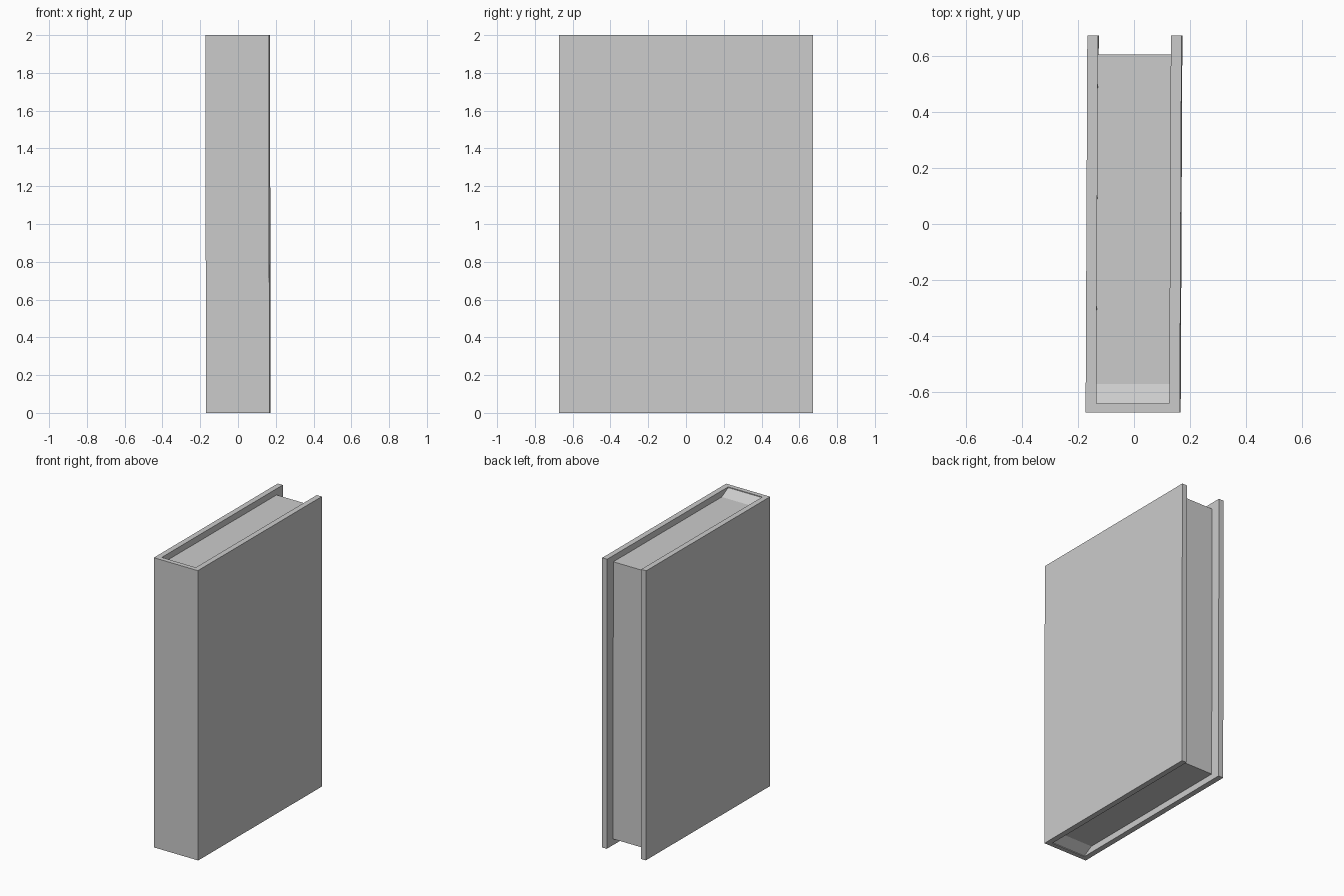
import bpy, bmesh
from mathutils import Vector

if "Cube" in bpy.data.objects:
    bpy.data.objects.remove(bpy.data.objects["Cube"])


def lean(v):
    # slight hand-made skew of the whole book
    return Vector((v.x + 0.0045 * v.y - 0.0015 * (v.z - 1), v.y, v.z))


def prism(name, points, offset):
    """Extrude a closed profile of 3D points along an offset vector."""
    bm = bmesh.new()
    face = bm.faces.new([bm.verts.new(p) for p in points])
    new = bmesh.ops.extrude_face_region(bm, geom=[face])["geom"]
    verts = [g for g in new if isinstance(g, bmesh.types.BMVert)]
    bmesh.ops.translate(bm, verts=verts, vec=offset)
    for v in bm.verts:
        v.co = lean(v.co)
    bmesh.ops.recalc_face_normals(bm, faces=bm.faces)
    mesh = bpy.data.meshes.new(name)
    bm.to_mesh(mesh)
    bm.free()
    obj = bpy.data.objects.new(name, mesh)
    bpy.context.collection.objects.link(obj)
    return obj


W, D = 0.168, 0.672      # half width and half depth of the cover
IN, SPINE = 0.13, -0.64  # inner faces of boards and spine
H = 2.0

# Cover: two boards joined by the spine, a U seen from above
half = [(W, -D), (W, D), (IN, D), (IN, SPINE)]
outline = half + [(-x, y) for x, y in reversed(half)]
prism("cover", [(x, y, 0) for x, y in outline], (0, 0, H))

# Page block: recessed, with a ramp rising to the spine at top and bottom
side = [(SPINE, 0.005), (-0.57, 0.043), (0.605, 0.043)]
outline = side + [(y, H - z) for y, z in reversed(side)]
prism("pages", [(-IN, y, z) for y, z in outline], (2 * IN, 0, 0))
